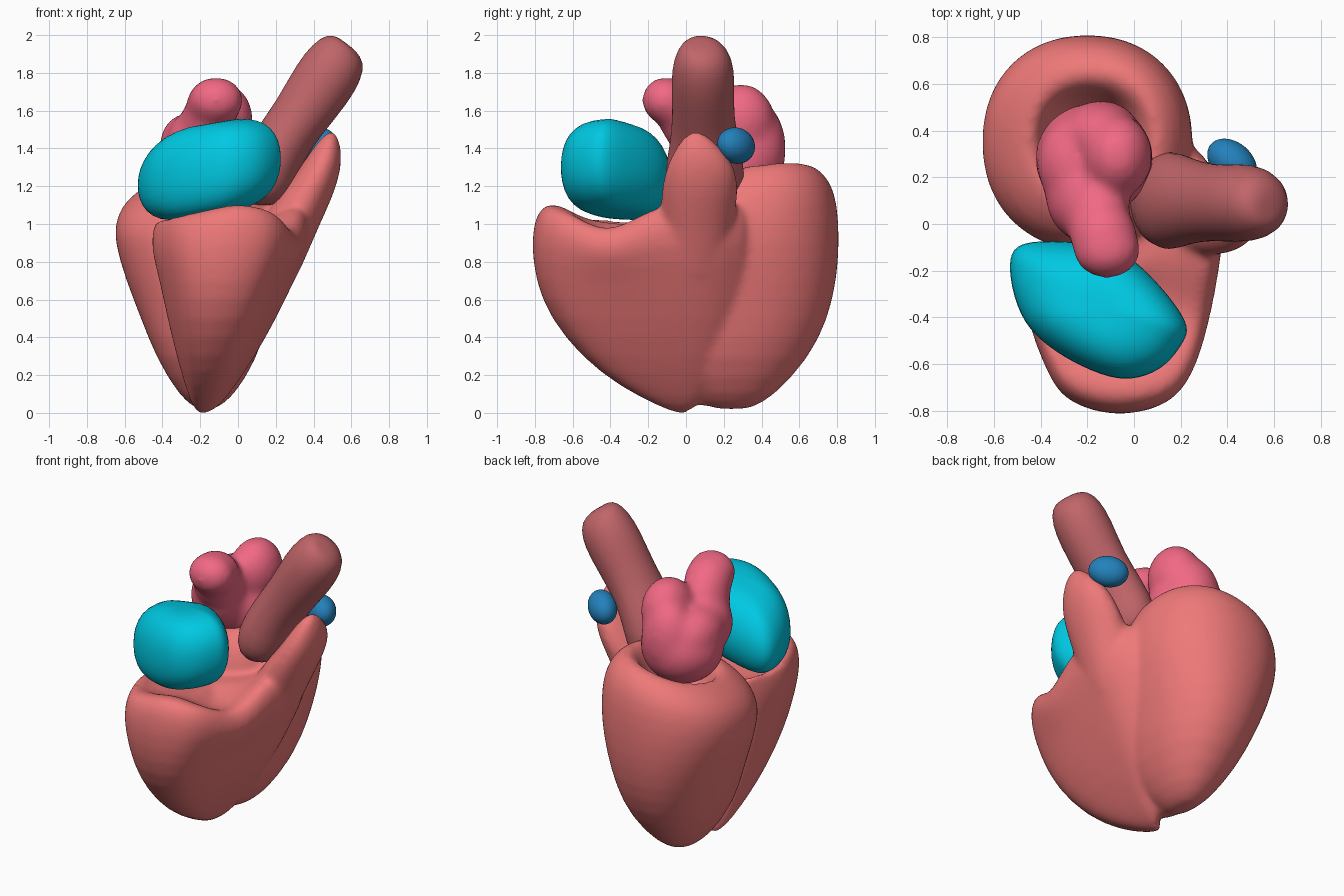
import bpy, bmesh, math
from mathutils import Matrix, Vector, Euler

if "Cube" in bpy.data.objects:
    bpy.data.objects.remove(bpy.data.objects["Cube"])


def material(name, rgb):
    m = bpy.data.materials.new(name)
    m.diffuse_color = (*rgb, 1)
    m.use_nodes = True
    m.node_tree.nodes["Principled BSDF"].inputs["Base Color"].default_value = m.diffuse_color
    return m


MUSCLE = material("muscle", (0.86, 0.19, 0.19))
AORTA = material("aorta_red", (0.53, 0.13, 0.14))
PINK = material("pink", (0.88, 0.14, 0.23))
CYAN = material("cyan", (0.0, 0.58, 0.76))
BLUE = material("blue", (0.017, 0.22, 0.50))


def loft(bm, rings):
    """Skin a list of closed rings and cap both ends."""
    rows = [[bm.verts.new(p) for p in r] for r in rings]
    n = len(rows[0])
    for a, b in zip(rows, rows[1:]):
        for i in range(n):
            bm.faces.new((a[i], a[(i + 1) % n], b[(i + 1) % n], b[i]))
    for row, p in ((rows[0], -1), (rows[-1], 1)):
        c = bm.verts.new(sum((v.co for v in row), Vector()) / n)
        for i in range(n):
            a, b = row[i], row[(i + 1) % n]
            bm.faces.new((a, b, c) if p > 0 else (b, a, c))


def ellipse(x, y, z, rx, ry, tilt=0, n=32, power=1.0):
    """Elliptical (or squarish) ring, leaned towards +x by tilt degrees."""
    t = math.radians(tilt)
    pts = []
    for i in range(n):
        a = 2 * math.pi * i / n
        c, s = math.cos(a), math.sin(a)
        u = rx * math.copysign(abs(c) ** power, c)
        v = ry * math.copysign(abs(s) ** power, s)
        pts.append(Vector((x + u * math.cos(t), y + v, z - u * math.sin(t))))
    return pts


def smooth_outline(pts, k=3):
    """Closed Catmull-Rom through 2D points."""
    out, n = [], len(pts)
    for i in range(n):
        p0, p1, p2, p3 = (Vector(pts[(i + j) % n]) for j in (-1, 0, 1, 2))
        for s in range(k):
            t = s / k
            out.append(0.5 * (2 * p1 + (p2 - p0) * t + (2 * p0 - 5 * p1 + 4 * p2 - p3) * t * t
                              + (3 * p1 - p0 - 3 * p2 + p3) * t ** 3))
    return out


def blob(bm, loc, radii, rot=(0, 0, 0)):
    m = Matrix.LocRotScale(Vector(loc), Euler([math.radians(r) for r in rot]), Vector(radii))
    bmesh.ops.create_icosphere(bm, subdivisions=4, radius=1, matrix=m)


def finish(name, bm, mat, subsurf=0, voxel=0, smooth=0):
    bmesh.ops.recalc_face_normals(bm, faces=bm.faces)
    for f in bm.faces:
        f.smooth = True
    me = bpy.data.meshes.new(name)
    bm.to_mesh(me)
    bm.free()
    me.materials.append(mat)
    ob = bpy.data.objects.new(name, me)
    bpy.context.collection.objects.link(ob)
    if subsurf:
        s = ob.modifiers.new("subsurf", 'SUBSURF')
        s.levels = s.render_levels = subsurf
    if voxel:
        r = ob.modifiers.new("remesh", 'REMESH')
        r.mode, r.voxel_size, r.use_smooth_shade = 'VOXEL', voxel, True
    if smooth:
        s = ob.modifiers.new("smooth", 'SMOOTH')
        s.factor, s.iterations = 0.5, smooth
    return ob


# Ventricles, fused into one muscle. Left: cup with rounded rim and a hollow
bm = bmesh.new()
cup = [(-.17, .24, .02, .05, .10), (-.165, .25, .08, .14, .21), (-.165, .27, .29, .27, .385),
       (-.175, .32, .50, .34, .435), (-.19, .34, .70, .405, .46), (-.20, .35, .90, .455, .465),
       (-.20, .35, 1.05, .455, .455), (-.195, .35, 1.18, .41, .415), (-.18, .36, 1.265, .30, .32),
       (-.18, .36, 1.265, .25, .25), (-.19, .36, 1.19, .20, .20), (-.19, .36, 1.05, .16, .17)]
rings = [ellipse(*c, power=.92) for c in cup]
for k, r in enumerate(rings[6:]):
    for p in r:
        p.z += 0.14 * (p.y - 0.35) + min(.2, .08 + .06 * k) * (p.x + 0.15)
loft(bm, rings)

# Right: wrapped body tapering to the apex, plus the outflow horn
body = smooth_outline([(-.46, -.35), (-.38, -.62), (-.28, -.76), (-.08, -.82), (.13, -.78),
                       (.25, -.65), (.33, -.40), (.38, -.10), (.39, .10), (.33, .25),
                       (.22, .33), (0, .05), (-.35, -.12)])
levels = [(-.005, .05, .04), (.03, .17, .17), (.14, .31, .43), (.29, .48, .67), (.50, .68, .88),
          (.70, .84, .975), (.90, 1, 1), (1.04, 1, .98), (1.12, .93, .92), (1.11, .82, .80),
          (1.03, .65, .66)]
rings = []
for z, sx, sy in levels:
    ring = []
    for p in body:
        x, y = -.2 + (p.x + .2) * sx, p.y * sy
        t = max(0, min(1, (z - .75) / .3))
        side = max(0, min(1, (x + .05) / .2))
        dip = .22 * min(x, 0) - .14 * side * math.exp(-((y + .42) / .2) ** 2)
        ring.append(Vector((x, y, z + t * dip)))
    rings.append(ring)
loft(bm, rings)
loft(bm, [ellipse(*c) for c in [(.17, .06, .65, .11, .16), (.21, .05, .80, .14, .18),
                                (.27, .06, 1.0, .165, .20),
                                (.36, .07, 1.15, .145, .205), (.43, .08, 1.28, .115, .195),
                                (.465, .07, 1.38, .085, .14), (.487, .055, 1.46, .045, .075),
                                (.495, .05, 1.49, .015, .02)]])
blob(bm, (-.17, .12, .15), (.11, .17, .115))
finish("ventricles", bm, MUSCLE, subsurf=1, voxel=0.015, smooth=20)

# Aorta: leaning vessel
bm = bmesh.new()
loft(bm, [ellipse(*c) for c in [(.11, .10, 1.10, .08, .10, 0), (.12, .10, 1.14, .14, .18, 8),
                                (.14, .10, 1.25, .17, .22, 18), (.22, .10, 1.42, .15, .185, 33),
                                (.33, .09, 1.57, .15, .16, 36), (.45, .09, 1.75, .172, .17, 37),
                                (.525, .09, 1.86, .16, .158, 37), (.57, .085, 1.93, .125, .115, 37),
                                (.575, .07, 1.955, .06, .06, 37)]])
finish("aorta", bm, AORTA, subsurf=1)

# Left atrium: lumpy body with two upper lobes
bm = bmesh.new()
blob(bm, (-.17, .28, 1.33), (.255, .24, .23))
blob(bm, (-.26, .26, 1.42), (.155, .20, .17))
blob(bm, (-.20, .12, 1.42), (.18, .20, .20))
blob(bm, (-.16, .04, 1.54), (.145, .18, .16))
blob(bm, (-.13, -.05, 1.63), (.145, .15, .14))
blob(bm, (-.115, -.11, 1.655), (.145, .125, .125))
blob(bm, (-.07, .29, 1.55), (.15, .18, .195))
blob(bm, (-.14, .38, 1.40), (.17, .15, .25))
finish("left_atrium", bm, PINK, voxel=0.018, smooth=32)

# Right atrium: rounded cushion
bm = bmesh.new()
outline = smooth_outline([(-.535, -.20), (-.47, -.42), (-.30, -.57), (-.07, -.665), (.10, -.63),
                          (.205, -.52), (.225, -.42), (.10, -.25), (-.05, -.12), (-.20, -.08),
                          (-.48, -.08)])
c = Vector((-.15, -.36))
rings = []
for z, s in [(1.05, .45), (1.065, .68), (1.12, .88), (1.20, .98), (1.29, 1), (1.38, .97),
             (1.46, .85), (1.51, .66), (1.535, .40)]:
    pts = [c + (p - c) * s for p in outline]
    rings.append([Vector((p.x, p.y, z + .17 * (p.x + .15)
                          - .14 * max(0, p.y + .4) * max(0, min(1, (z - 1.2) / .2)))) for p in pts])
loft(bm, rings)
finish("right_atrium", bm, CYAN, subsurf=1)

# Pulmonary valve disc
bm = bmesh.new()
blob(bm, (.42, .265, 1.415), (.12, .085, .095), (0, -12, -40))
finish("pulmonary_valve", bm, BLUE)
